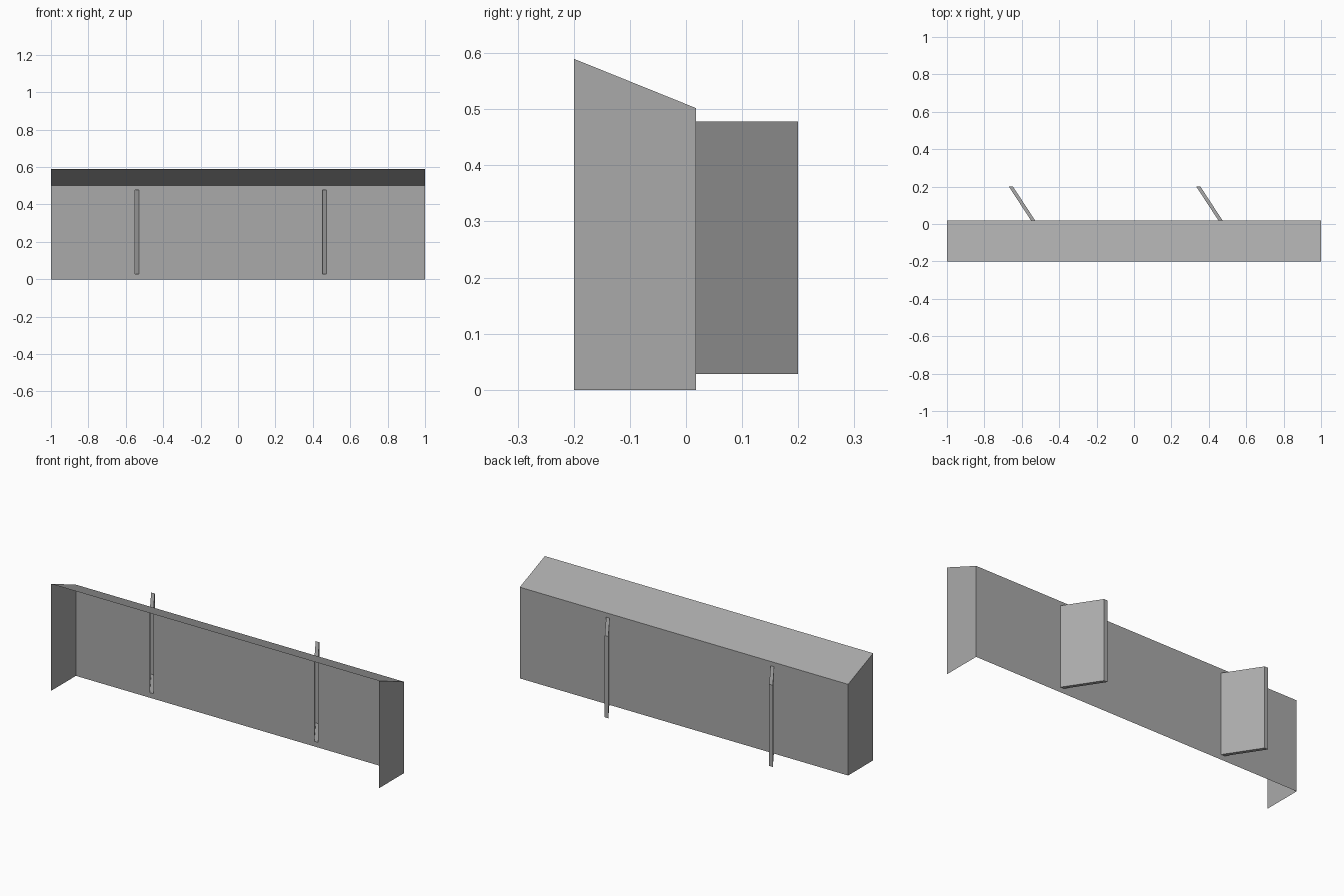
import bpy
import bmesh

cube = bpy.data.objects.get("Cube")
if cube:
    bpy.data.objects.remove(cube, do_unlink=True)

GREY = (0.40, 0.40, 0.40, 1)
steel = bpy.data.materials.new("plain grey")
steel.use_nodes = True
steel.diffuse_color = GREY
steel.node_tree.nodes["Principled BSDF"].inputs["Base Color"].default_value = GREY

# Main dimensions
FRONT, WALL, FIN_END = -0.2, 0.018, 0.2
ROOF_FRONT, ROOF_BACK = 0.59, 0.502
FIN_LOW, FIN_HIGH = 0.028, 0.478
SLOTS = {"right": (-0.55, -0.528), "left": (0.452, 0.474)}
FIN_SHIFT = -0.119


def sheet(name, quads):
    """Thin open surface made of quads, welded together."""
    bm = bmesh.new()
    for quad in quads:
        bm.faces.new([bm.verts.new(p) for p in quad])
    bmesh.ops.remove_doubles(bm, verts=bm.verts, dist=0.0005)
    mesh = bpy.data.meshes.new(name)
    bm.to_mesh(mesh)
    bm.free()
    mesh.materials.append(steel)
    obj = bpy.data.objects.new(name, mesh)
    bpy.context.collection.objects.link(obj)
    return obj


# Back panel with a slot where each hollow fin opens through it
xs = [-1, *SLOTS["right"], *SLOTS["left"], 1]
zs = [0, FIN_LOW, FIN_HIGH, ROOF_BACK]
panel = []
for i in range(len(xs) - 1):
    for j in range(len(zs) - 1):
        if i % 2 and j == 1:
            continue
        (a, b), (lo, hi) = xs[i:i + 2], zs[j:j + 2]
        panel.append([(b, WALL, lo), (a, WALL, lo), (a, WALL, hi), (b, WALL, hi)])
sheet("back_panel", panel)

# Sloping roof
sheet("roof", [[(-1, FRONT, ROOF_FRONT), (1, FRONT, ROOF_FRONT),
                (1, WALL, ROOF_BACK), (-1, WALL, ROOF_BACK)]])

# End panels
for side, x in (("right", -1), ("left", 1)):
    outline = [(x, FRONT, 0), (x, WALL, 0), (x, WALL, ROOF_BACK), (x, FRONT, ROOF_FRONT)]
    sheet(side + "_end_panel", [outline if x > 0 else outline[::-1]])

# Slanted hollow fins, open towards the front
for side, (a, b) in SLOTS.items():
    plan = [(b, WALL), (b + FIN_SHIFT, FIN_END), (a + FIN_SHIFT, FIN_END), (a, WALL)]
    low = [(x, y, FIN_LOW) for x, y in plan]
    high = [(x, y, FIN_HIGH) for x, y in plan]
    walls = [[low[k], low[k + 1], high[k + 1], high[k]] for k in range(3)]
    sheet(side + "_fin", walls + [high, low[::-1]])
